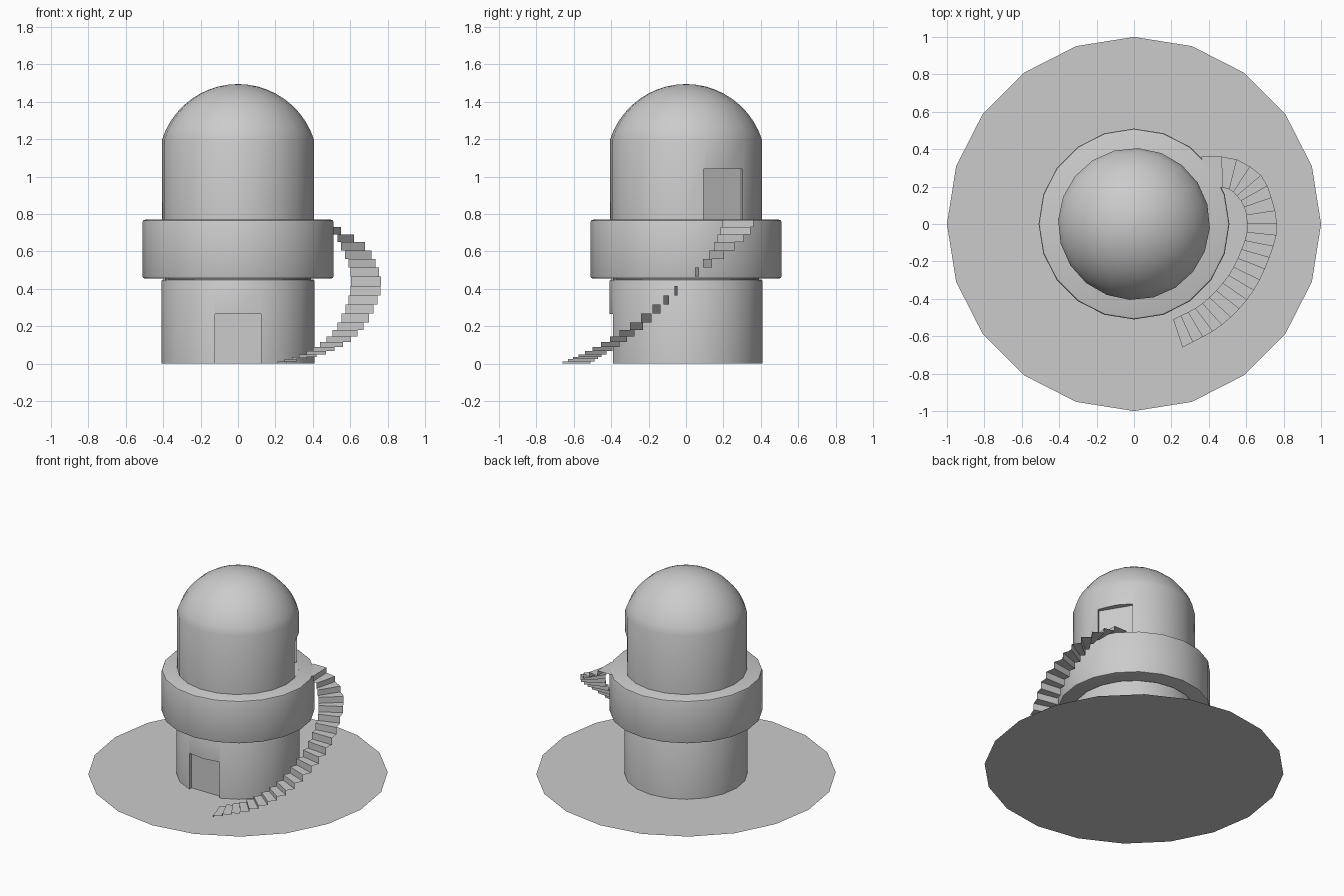
import bpy, bmesh, math
from mathutils import Vector, Matrix

if "Cube" in bpy.data.objects:
    bpy.data.objects.remove(bpy.data.objects["Cube"])

SIDES = 20


def make(name, verts, faces, normals=True):
    me = bpy.data.meshes.new(name)
    me.from_pydata(verts, [], faces)
    if normals:
        bm = bmesh.new()
        bm.from_mesh(me)
        bmesh.ops.recalc_face_normals(bm, faces=bm.faces)
        bm.to_mesh(me)
        bm.free()
    ob = bpy.data.objects.new(name, me)
    bpy.context.collection.objects.link(ob)
    return ob


def lathe(name, profile, turn=0.0):
    """Closed solid of revolution; profile runs bottom to top as (radius, z)."""
    verts, faces = [], []
    for r, z in profile:
        for k in range(SIDES):
            a = math.tau * k / SIDES + turn
            verts.append((r * math.cos(a), r * math.sin(a), z))
    for j in range(len(profile) - 1):
        for k in range(SIDES):
            n = (k + 1) % SIDES
            faces.append((j * SIDES + k, j * SIDES + n,
                          (j + 1) * SIDES + n, (j + 1) * SIDES + k))
    faces.append(tuple(reversed(range(SIDES))))
    last = (len(profile) - 1) * SIDES
    faces.append(tuple(range(last, last + SIDES)))
    return make(name, verts, faces)


def activate(ob):
    bpy.ops.object.select_all(action='DESELECT')
    ob.select_set(True)
    bpy.context.view_layer.objects.active = ob


def smooth(ob, angle=32):
    activate(ob)
    bpy.ops.object.shade_smooth_by_angle(angle=math.radians(angle))


def cut_doorway(tower, azimuth, z0, z1):
    """Shallow recess for a door panel."""
    bm = bmesh.new()
    bmesh.ops.create_cube(bm, size=1)
    bmesh.ops.scale(bm, vec=(0.2, 0.245, z1 - z0), verts=bm.verts)
    bmesh.ops.translate(bm, vec=(0.465, 0, (z0 + z1) / 2), verts=bm.verts)
    bmesh.ops.rotate(bm, cent=(0, 0, 0), verts=bm.verts,
                     matrix=Matrix.Rotation(math.radians(azimuth), 3, 'Z'))
    me = bpy.data.meshes.new("doorway_cutter")
    bm.to_mesh(me)
    bm.free()
    cutter = bpy.data.objects.new("doorway_cutter", me)
    bpy.context.collection.objects.link(cutter)
    cutter.hide_render = True
    mod = tower.modifiers.new("doorway", 'BOOLEAN')
    mod.operation = 'DIFFERENCE'
    mod.solver = 'EXACT'
    mod.object = cutter
    activate(tower)
    bpy.ops.object.modifier_apply(modifier=mod.name)
    bpy.data.objects.remove(cutter)


# ground disc
make("base_disc", [(math.cos(math.tau * k / SIDES), math.sin(math.tau * k / SIDES), 0)
                   for k in range(SIDES)], [tuple(range(SIDES))], normals=False)

# lower tower with front door
lower = lathe("lower_tower", [(0.41, 0), (0.41, 0.44), (0.407, 0.447), (0.4, 0.45),
                              (0.39, 0.45), (0.39, 0.47)])
cut_doorway(lower, -90, -0.05, 0.265)
smooth(lower)

# balcony ring with rounded rims
ring = lathe("balcony_ring", [(0.497, 0.455), (0.507, 0.458), (0.51, 0.467),
                              (0.51, 0.758), (0.507, 0.766), (0.497, 0.77)])
smooth(ring)

# upper tower and dome
R, CAP_Z = 0.427, 1.068
start = math.asin((1.2 - CAP_Z) / R)
dome = []
for i in range(11):
    t = start + (math.pi / 2 - start) * i / 10
    dome.append((max(R * math.cos(t), 0.004), CAP_Z + R * math.sin(t)))
upper = lathe("upper_tower", [(0.406, 0.765)] + dome, math.radians(-3))
cut_doorway(upper, 31, 0.771, 1.04)
smooth(upper, 30)

# curved stair: control rows of (step, outer x, outer y, inner x, inner y, z)
CTRL = [(0, .26, -.66, .21, -.51, .012), (4, .47, -.54, .365, -.425, .068),
        (8, .64, -.355, .505, -.275, .18), (12, .745, -.12, .592, -.09, .365),
        (14, .765, .0, .605, .0, .465), (16, .735, .14, .59, .09, .56),
        (18, .68, .26, .55, .15, .65), (20, .55, .345, .51, .185, .73),
        (21, .47, .36, .475, .195, .755)]


def sample(t):
    """Smooth (Hermite) interpolation through the control rows."""
    i = max(k for k in range(len(CTRL) - 1) if CTRL[k][0] <= t)
    a, b = CTRL[i], CTRL[i + 1]
    p, n = CTRL[max(i - 1, 0)], CTRL[min(i + 2, len(CTRL) - 1)]
    h = b[0] - a[0]
    u = (t - a[0]) / h
    out = []
    for c in range(1, 6):
        m0 = (b[c] - p[c]) / (b[0] - p[0]) * h
        m1 = (n[c] - a[c]) / (n[0] - a[0]) * h
        out.append((2 * u**3 - 3 * u**2 + 1) * a[c] + (u**3 - 2 * u**2 + u) * m0
                   + (3 * u**2 - 2 * u**3) * b[c] + (u**3 - u**2) * m1)
    return out


# zigzag sheet of risers and treads ending in a landing on the ring
STEPS = 21
verts, z_prev = [], 0.0
for i in range(STEPS + 1):
    ox, oy, ix, iy, z = sample(i)
    if i == STEPS:
        z = 0.768
    verts += [(ox, oy, z_prev), (ix, iy, z_prev), (ox, oy, z), (ix, iy, z)]
    z_prev = z
verts += [(0.36, 0.36, z_prev), (0.40, 0.20, z_prev)]
faces = [(k, k + 2, k + 3, k + 1) for k in range(0, len(verts) - 2, 2)]
stairs = make("curved_stairs", verts, faces, normals=False)
bm = bmesh.new()
bm.from_mesh(stairs.data)
bmesh.ops.remove_doubles(bm, verts=bm.verts, dist=0.0005)
bm.normal_update()
if sum(f.normal.z for f in bm.faces) < 0:
    bmesh.ops.reverse_faces(bm, faces=bm.faces)
bm.to_mesh(stairs.data)
bm.free()
